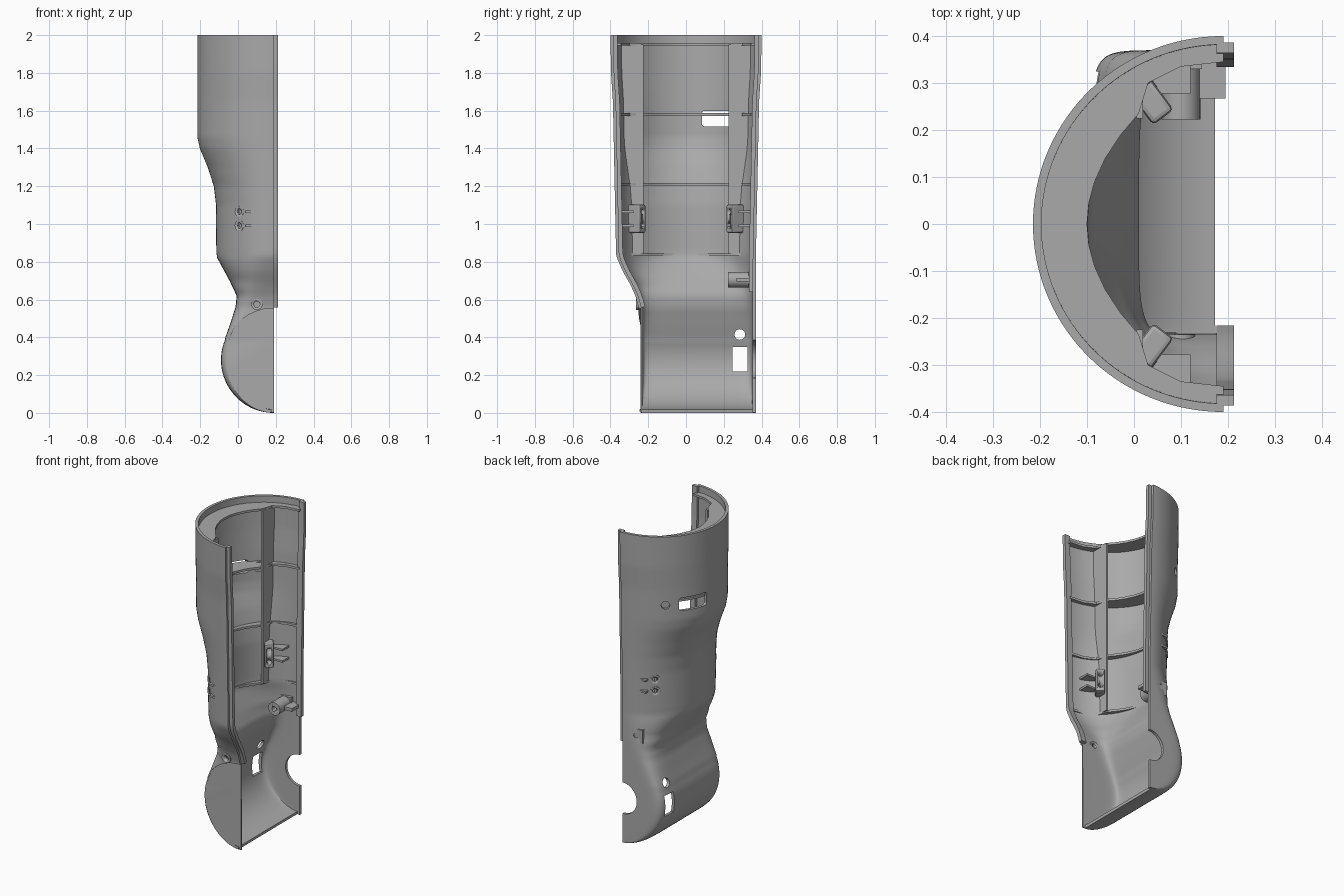
import bpy, bmesh, math
from mathutils import Vector

if "Cube" in bpy.data.objects:
    bpy.data.objects.remove(bpy.data.objects["Cube"], do_unlink=True)

grey = bpy.data.materials.new("plain grey")
grey.use_nodes = True
grey.diffuse_color = (0.4, 0.4, 0.4, 1)
grey.node_tree.nodes["Principled BSDF"].inputs["Base Color"].default_value = (0.4, 0.4, 0.4, 1)

XE, R, WALL = 0.19, 0.28, 0.018   # open edge plane, elbow radius, wall thickness
DEPTH = [(0.4, 0.257), (0.47, 0.232), (0.56, 0.203), (0.62, 0.197), (0.7, 0.235), (0.82, 0.3),
         (0.85, 0.305), (1.1, 0.306), (1.2, 0.318), (1.3, 0.35), (1.4, 0.392), (1.46, 0.405), (2, 0.405)]
BACK_W = [(0, 0.37), (0.83, 0.37), (1.65, 0.387), (1.8, 0.397), (2, 0.4)]
FRONT_W = [(0, 0.25), (0.56, 0.252), (0.62, 0.268), (0.68, 0.295), (0.75, 0.335),
           (0.83, 0.37), (1.65, 0.387), (1.8, 0.397), (2, 0.4)]
SQUARE = [(0, 10), (0.4, 10), (0.56, 6), (0.7, 3), (0.83, 2), (2, 2)]


def lookup(table, z):
    for (a, va), (b, vb) in zip(table, table[1:]):
        if z <= b:
            return va + (vb - va) * max(0, z - a) / (b - a)
    return table[-1][1]


def depth(z):
    return math.sqrt(max(0, R * R - (z - R) ** 2)) if z < 0.4 else lookup(DEPTH, z)


def section(z, inset=0.0, steps=64):
    """Half ring at height z, running from the +y edge round to the -y edge."""
    n, pts = lookup(SQUARE, z), []
    for i in range(steps + 1):
        t = math.pi * i / steps
        c, s = math.cos(t), max(0, math.sin(t))
        w = lookup(BACK_W if c > 0 else FRONT_W, z) - inset
        pts.append((XE - (depth(z) - inset) * s ** (2 / n),
                    math.copysign(w * abs(c) ** (2 / n), c), z))
    return pts


def finish(obj, angle=35):
    if not obj.data.materials:
        obj.data.materials.append(grey)
    bpy.ops.object.select_all(action='DESELECT')
    obj.select_set(True)
    bpy.context.view_layer.objects.active = obj
    bpy.ops.object.shade_smooth_by_angle(angle=math.radians(angle))
    return obj


def apply(obj, kind, **settings):
    mod = obj.modifiers.new(kind.lower(), kind)
    for key, value in settings.items():
        setattr(mod, key, value)
    bpy.context.view_layer.objects.active = obj
    bpy.ops.object.modifier_apply(modifier=mod.name)


def mesh(name, verts, faces, thickness=0, offset=0):
    me = bpy.data.meshes.new(name)
    me.from_pydata(verts, [], faces)
    obj = bpy.data.objects.new(name, me)
    bpy.context.collection.objects.link(obj)
    if thickness:
        apply(obj, 'SOLIDIFY', thickness=thickness, offset=offset)
    return finish(obj)


def strip(name, rows, thickness=0, offset=0):
    n = len(rows[0])
    faces = [(i * n + j, i * n + j + 1, (i + 1) * n + j + 1, (i + 1) * n + j)
             for i in range(len(rows) - 1) for j in range(n - 1)]
    return mesh(name, [p for r in rows for p in r], faces, thickness, offset)


def cylinder(name, centre, axis, radius, length, sides=32):
    bpy.ops.mesh.primitive_cylinder_add(vertices=sides, radius=radius, depth=length, location=centre,
                                        rotation=Vector(axis).to_track_quat('Z', 'Y').to_euler())
    bpy.context.object.name = name
    return finish(bpy.context.object)


def box(name, centre, size, turn=0):
    bpy.ops.mesh.primitive_cube_add(size=1, location=centre, rotation=(0, 0, turn))
    obj = bpy.context.object
    obj.name, obj.scale = name, size
    bpy.ops.object.transform_apply(location=False, rotation=False, scale=True)
    return finish(obj)


def cut(cutter, *targets):
    for target in targets:
        apply(target, 'BOOLEAN', operation='DIFFERENCE', solver='EXACT', object=cutter)
    bpy.data.objects.remove(cutter, do_unlink=True)


# Curved outer shell with the round elbow at the bottom
heights = [R - R * math.cos(math.radians(a)) for a in range(4, 114, 4)]
heights += [0.4 + 0.02 * i for i in range(81)]
shell = strip("shell", [section(z) for z in heights], WALL, -1)

# Open front end of the elbow and pivot notch in the back wall
cut(cylinder("end_cutter", (XE, -0.44, R), (0, 1, 0), R - 0.006, 0.4, 64), shell)
cut(box("end_trim", (0, -0.44, 0.18), (1, 0.4, 0.42)), shell)
cut(cylinder("pivot_cutter", (XE, 0.37, 0.285), (0, 1, 0), 0.1, 0.12, 48), shell)

# Openings through the rear: round hole, square window, rounded slot
cut(cylinder("hole_cutter", (-0.05, 0.285, 0.415), (1, 0, 0), 0.028, 0.3), shell)
cut(box("window_cutter", (-0.05, 0.285, 0.285), (0.3, 0.08, 0.13)), shell)
slot = box("slot_cutter", (-0.15, 0.165, 1.558), (0.4, 0.16, 0.082))
apply(slot, 'BEVEL', width=0.012, segments=3)
cut(slot, shell)

# Horizontal ribs share one inner outline
half = [(XE, 0.345), (0.1, 0.335), (0.03, 0.3)]
half += [(-0.1 + 0.11 * (y / 0.235) ** 2, y) for y in (0.235, 0.19, 0.14, 0.09, 0.045)]
inner = half + [(-0.1, 0)] + [(x, -y) for x, y in reversed(half)]
for k, z in enumerate((0.84, 1.21, 1.58, 1.952)):
    outline = section(z, 0.009) + [(x, y, z) for x, y in reversed(inner)]
    mesh(f"cross_rib_{k + 1}", outline, [range(len(outline))], 0.014)

# Upright ribs and joining tongues on each side
for side, name, widths, low in ((1, "back", BACK_W, 0.64), (-1, "front", FRONT_W, 0.56)):
    rows = []
    for i in range(38):
        z, x = 0.84 + 0.03 * i, 0.012
        w, d = lookup(widths, z) - 0.009, depth(z) - 0.009
        rows.append([(x, side * 0.225, z), (x, side * w * math.sqrt(1 - ((XE - x) / d) ** 2), z)])
    strip(f"{name}_upright_rib", rows, 0.014)

    rows = []
    for i in range(41):
        z = low + (2 - low) * i / 40
        y = lookup(widths, z) - 0.025
        rows.append([(0.176, side * y, z), (0.213, side * y, z)])
    strip(f"{name}_tongue", rows, 0.022)

    # Twin screw block with fins and sunk holes
    out = Vector((-0.6, side * 0.8, 0))
    spot = Vector((0.01, side * 0.297, 1.028))
    block = box(f"{name}_screw_block", spot - out * 0.045, (0.055, 0.085, 0.15),
                math.atan2(out.y, out.x) - math.pi / 2)
    apply(block, 'BEVEL', width=0.01, segments=2)
    finish(block)
    for dz in (-0.037, 0.037):
        centre = spot + Vector((0, 0, dz))
        ring = cylinder(f"{name}_screw_ring", centre - out * 0.01, out, 0.029, 0.034)
        cut(cylinder("screw_cutter", centre, out, 0.015, 0.3), shell, block, ring)
        box(f"{name}_block_fin", (0.08, side * 0.315, centre.z), (0.08, 0.075, 0.012))

# Screw post on the back wall with a support fin
post = cylinder("back_post", (0.1, 0.29, 0.705), (0, 1, 0), 0.041, 0.135)
cut(cylinder("post_cutter", (0.1, 0.3, 0.705), (0, 1, 0), 0.015, 0.4), shell, post)
box("post_fin", (0.165, 0.31, 0.705), (0.06, 0.085, 0.02))
box("post_web", (0.1, 0.345, 0.705), (0.09, 0.03, 0.085))

# Small screw collar on the front wall
collar = cylinder("front_collar", (0.1, -0.25, 0.575), (0, 1, 0), 0.03, 0.03)
cut(cylinder("collar_cutter", (0.1, -0.25, 0.575), (0, 1, 0), 0.016, 0.2), shell, collar)

# Blind screw recess beside the slot
out = Vector((-0.64, 0.77, 0))
spot = Vector((-0.065, 0.3, 1.558))
cut(cylinder("recess_cutter", spot, out, 0.025, 0.08), shell)
cylinder("recess_floor", spot - out * 0.026, out, 0.034, 0.02)
finish(shell)
